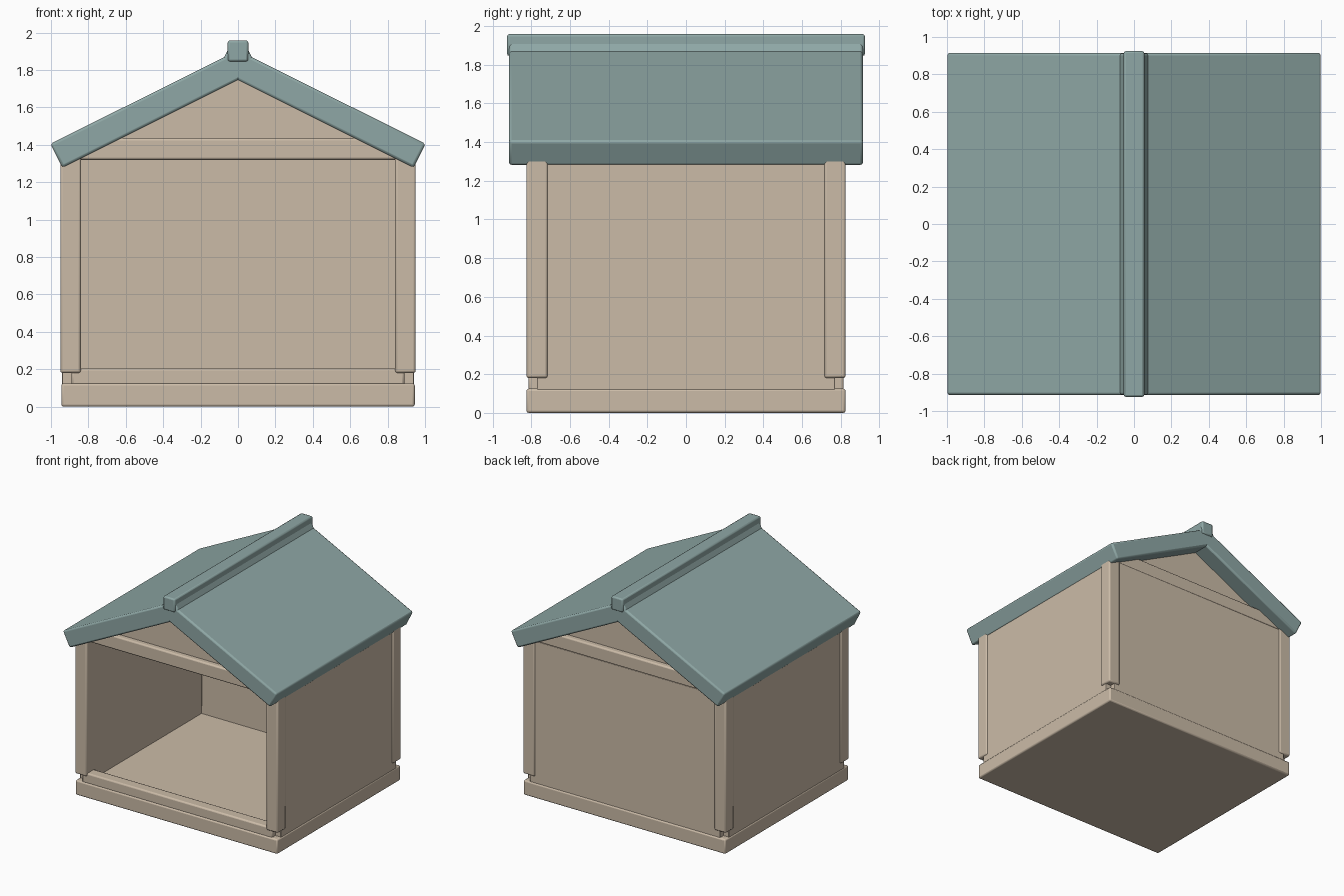
import bpy, math
from mathutils import Matrix, Vector

cube = bpy.data.objects.get("Cube")
if cube:
    bpy.data.objects.remove(cube, do_unlink=True)


def material(name, rgb):
    m = bpy.data.materials.new(name)
    m.use_nodes = True
    m.diffuse_color = (*rgb, 1)
    m.node_tree.nodes["Principled BSDF"].inputs["Base Color"].default_value = (*rgb, 1)
    return m


TAN = material("tan wood", (0.60, 0.50, 0.39))
TEAL = material("grey teal roof", (0.275, 0.39, 0.38))


def finish(obj, mat, bevel):
    obj.data.materials.append(mat)
    if bevel:
        mod = obj.modifiers.new("soft edges", "BEVEL")
        mod.width = bevel
        mod.segments = 2
        mod.limit_method = "ANGLE"
    bpy.ops.object.select_all(action="DESELECT")
    obj.select_set(True)
    bpy.context.view_layer.objects.active = obj
    bpy.ops.object.shade_smooth_by_angle(angle=math.radians(30))
    return obj


def box(name, xs, ys, zs, mat=TAN, bevel=0.012):
    """Bevelled box given by its extents along each axis."""
    bpy.ops.mesh.primitive_cube_add(size=1)
    obj = bpy.context.object
    obj.name = name
    centre = Vector([(a + b) / 2 for a, b in (xs, ys, zs)])
    size = [abs(b - a) for a, b in (xs, ys, zs)]
    obj.data.transform(Matrix.Translation(centre) @ Matrix.Diagonal((*size, 1)))
    return finish(obj, mat, bevel)


def extrude_profile(name, points, y0, y1, mat, bevel):
    """Prism with an x-z outline, running along y."""
    n = len(points)
    verts = [(x, y, z) for y in (y0, y1) for x, z in points]
    faces = [tuple(range(n)), tuple(reversed(range(n, 2 * n)))]
    faces += [(i, i + n, (i + 1) % n + n, (i + 1) % n) for i in range(n)]
    mesh = bpy.data.meshes.new(name)
    mesh.from_pydata(verts, [], faces)
    mesh.update()
    obj = bpy.data.objects.new(name, mesh)
    bpy.context.collection.objects.link(obj)
    return finish(obj, mat, bevel)


# Base and low front sill
box("base", (-0.945, 0.945), (-0.825, 0.825), (0, 0.125))
box("front_sill", (-0.89, 0.89), (-0.815, -0.72), (0.115, 0.205))

# Walls, open at the front
box("back_wall", (-0.89, 0.89), (0.72, 0.815), (0.115, 1.325), bevel=0.004)
for side, s in (("left", 1), ("right", -1)):
    box(side + "_wall", (s * 0.845, s * 0.94), (-0.77, 0.77), (0.115, 1.36), bevel=0.004)
    for end, e in (("front", -1), ("back", 1)):
        box(f"{end}_{side}_post", (s * 0.84, s * 0.95), (e * 0.715, e * 0.825), (0.18, 1.38))

# Cross beams and recessed gables
for end, e in (("front", -1), ("back", 1)):
    box(end + "_beam", (-0.87, 0.87), (e * 0.72, e * 0.815), (1.32, 1.435))
    y0, y1 = sorted((e * 0.72, e * 0.77))
    extrude_profile(end + "_gable", [(-0.8, 1.36), (0.8, 1.36), (0, 1.76)], y0, y1, TAN, 0)

# Roof slabs crossing at the ridge
for side, s in (("left", 1), ("right", -1)):
    outline = [(1.003, 1.405), (0.939, 1.277), (-0.108, 1.80), (-0.045, 1.928)]
    points = [(s * x, z) for x, z in outline]
    if s > 0:
        points.reverse()
    extrude_profile(side + "_roof_slab", points, -0.915, 0.915, TEAL, 0.014)

# Ridge cap
box("ridge_cap", (-0.055, 0.055), (-0.925, 0.925), (1.845, 1.958), TEAL)
